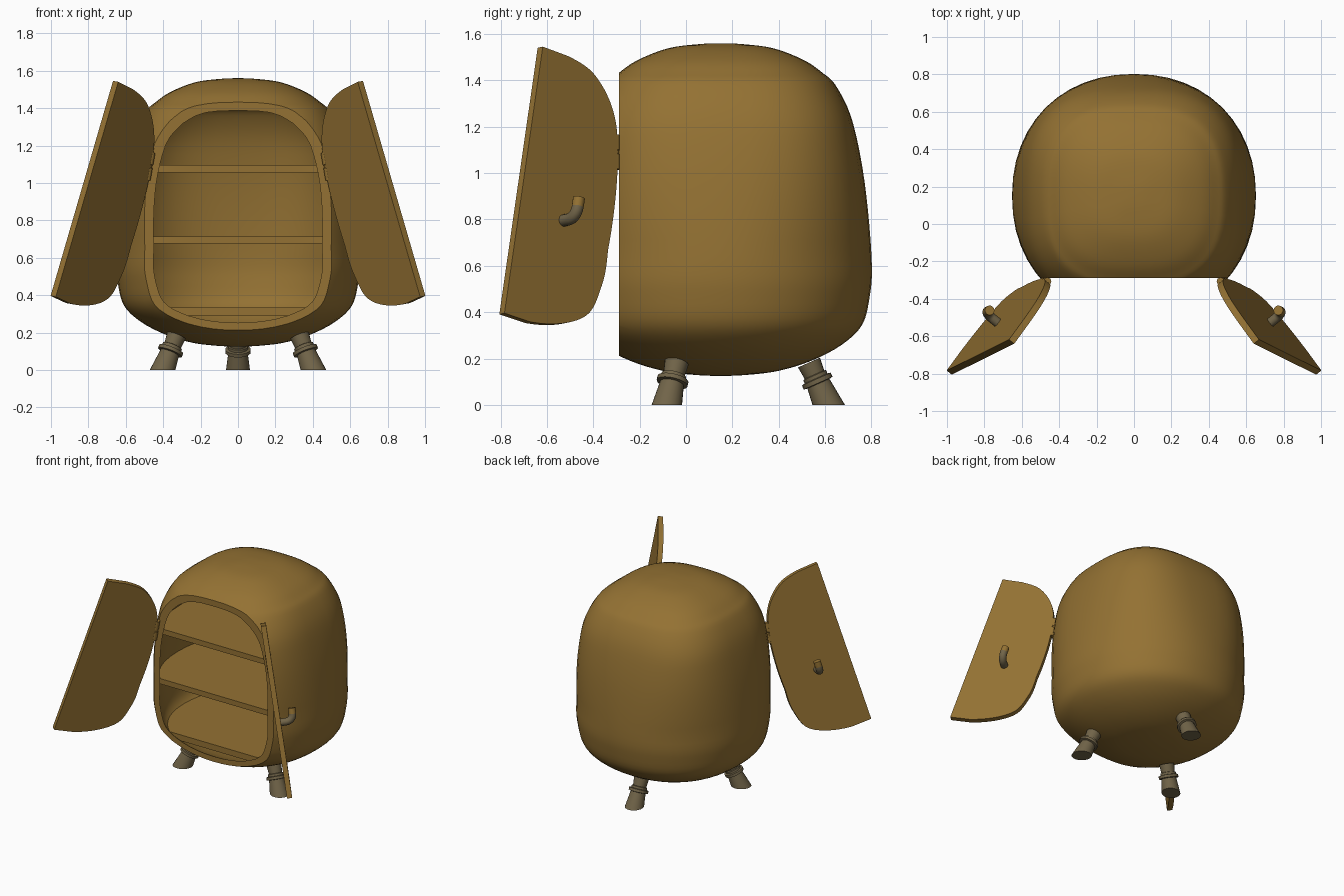
import bpy, bmesh, math
from mathutils import Matrix, Vector

if "Cube" in bpy.data.objects:
    bpy.data.objects.remove(bpy.data.objects["Cube"])


def mat(name, rgb):
    m = bpy.data.materials.new(name)
    m.diffuse_color = (*rgb, 1)
    m.use_nodes = True
    m.node_tree.nodes["Principled BSDF"].inputs["Base Color"].default_value = m.diffuse_color
    return m


WOOD = mat("warm wood", (0.295, 0.167, 0.033))
METAL = mat("grey brown metal", (0.165, 0.128, 0.066))
CY, FRONT, SEG = 0.15, -0.29, 48

# Outer radius of the body against height
KEYS = [(0, .125), (.12, .13), (.25, .147), (.39, .19), (.52, .258), (.61, .345), (.643, .47),
        (.652, .60), (.635, .84), (.605, 1.06), (.56, 1.25), (.495, 1.38), (.44, 1.432), (.36, 1.487),
        (.23, 1.538), (.1, 1.556), (0, 1.56)]


def power(z):
    """The plan is round below and squarer towards the top."""
    return 2.15 + .55 * min(max((z - .65) / .55, 0), 1)


def smooth_profile(keys, n=4):
    """Catmull-Rom curve through the key points."""
    p = [Vector(k) for k in keys]
    p = [Vector((-p[1].x, p[1].y))] + p + [Vector((-p[-2].x, p[-2].y))]
    out = []
    for i in range(1, len(p) - 2):
        a, b, c, d = p[i - 1:i + 3]
        for k in range(n):
            t = k / n
            out.append(0.5 * (2 * b + (c - a) * t + (2 * a - 5 * b + 4 * c - d) * t * t
                              + (3 * b - a - 3 * c + d) * t ** 3))
    return out + [p[-2]]


def inset(prof, w):
    """Profile moved inward by w."""
    out = []
    for i, q in enumerate(prof):
        t = (prof[min(i + 1, len(prof) - 1)] - prof[max(i - 1, 0)]).normalized()
        out.append(Vector((max(q.x - t.y * w, 0), q.y + t.x * w)))
    out[0].x = out[-1].x = 0
    return out


def radius(prof, z):
    for a, b in zip(prof, prof[1:]):
        if a.y <= z <= b.y:
            return a.x + (b.x - a.x) * (z - a.y) / max(b.y - a.y, 1e-6)
    return 0


def ring(r, z, pw=2.0, n=SEG, cy=0.0):
    """Rounded-square (superellipse) ring."""
    def f(v):
        return math.copysign(abs(v) ** (2 / pw), v)
    return [Vector((r * f(math.cos(2 * math.pi * i / n)),
                    cy + r * f(math.sin(2 * math.pi * i / n)), z)) for i in range(n)]


def loft(bm, rings, cap=True):
    vs = [[bm.verts.new(p) for p in r] for r in rings]
    n = len(vs[0])
    for a, b in zip(vs, vs[1:]):
        for i in range(n):
            bm.faces.new((a[i], a[(i + 1) % n], b[(i + 1) % n], b[i]))
    if cap:
        bm.faces.new(vs[0][::-1])
        bm.faces.new(vs[-1])


def cut(bm, co, no, fill):
    res = bmesh.ops.bisect_plane(bm, geom=bm.verts[:] + bm.edges[:] + bm.faces[:], dist=1e-5,
                                 plane_co=co, plane_no=no, clear_outer=True)
    if fill:
        edges = [e for e in res['geom_cut'] if isinstance(e, bmesh.types.BMEdge)]
        bmesh.ops.contextual_create(bm, geom=edges)


def finish(bm, name, *mats, angle=35):
    bmesh.ops.recalc_face_normals(bm, faces=bm.faces[:])
    me = bpy.data.meshes.new(name)
    bm.to_mesh(me)
    bm.free()
    for m in mats:
        me.materials.append(m)
    me.shade_smooth()
    me.set_sharp_from_angle(angle=math.radians(angle))
    ob = bpy.data.objects.new(name, me)
    bpy.context.collection.objects.link(ob)
    return ob


outer = smooth_profile(KEYS)
inner = inset(outer, 0.036)

# Hollow body: outer and inner shells cut open at the front
bm = bmesh.new()
loops = []
for prof in (outer, inner):
    old = set(bm.verts)
    part = bmesh.new()
    loft(part, [ring(max(q.x, 1e-6), q.y, power(q.y), cy=CY) for q in prof], cap=False)
    bmesh.ops.remove_doubles(part, verts=part.verts[:], dist=1e-4)
    cut(part, (0, FRONT, 0), (0, -1, 0), False)
    tmp = bpy.data.meshes.new("shell")
    part.to_mesh(tmp)
    part.free()
    bm.from_mesh(tmp)
    bpy.data.meshes.remove(tmp)
    rim = [v for v in bm.verts if v not in old and abs(v.co.y - FRONT) < 1e-4]
    loops.append(sorted(((math.atan2(v.co.z - .8, v.co.x), v) for v in rim), key=lambda p: p[0]))

# Flat front rim, zipped between the two cut loops by angle
A, B = loops
i = j = 0
while i < len(A) or j < len(B):
    a, b = A[i % len(A)][1], B[j % len(B)][1]
    if j >= len(B) or (i < len(A) and A[i][0] <= B[j][0]):
        i += 1
        c = A[i % len(A)][1]
    else:
        j += 1
        c = B[j % len(B)][1]
    if len({a, b, c}) == 3 and not bm.faces.get((a, b, c)):
        bm.faces.new((a, b, c))
finish(bm, "cabinet_body", WOOD)

# Shelves follow the inner wall
for name, z0, z1 in (("bottom_shelf", .29, .335), ("middle_shelf", .675, .715),
                     ("top_shelf", 1.055, 1.095)):
    bm = bmesh.new()
    loft(bm, [ring(radius(outer, z) - .03, z, power(z), cy=CY) for z in (z0, z1)])
    cut(bm, (0, FRONT + .012, 0), (0, -1, 0), True)
    finish(bm, name, WOOD)

# Three splayed legs with collars, trimmed flat on the floor
LEG = [(.07, -.05), (.052, .10), (.068, .103), (.068, .122), (.054, .125),
       (.054, .14), (.046, .143), (.052, .20)]
for name, deg in (("back_leg", 90), ("front_left_leg", 210), ("front_right_leg", 330)):
    bm = bmesh.new()
    loft(bm, [ring(r, z, n=24) for r, z in LEG])
    bm.transform(Matrix.Translation((0, CY, 0)) @ Matrix.Rotation(math.radians(deg), 4, 'Z')
                 @ Matrix.Translation((.462, 0, 0)) @ Matrix.Rotation(math.radians(-24), 4, 'Y'))
    cut(bm, (0, 0, 0), (0, 0, -1), True)
    finish(bm, name, METAL)

# Doors swing about a tilted hinge axis; built on the left, mirrored to the right
AXIS = Vector((math.sin(math.radians(10)), 0, math.cos(math.radians(10))))
PIVOT = Vector((-.477, -.305, 1.09))
SWING = (Matrix.Translation(PIVOT) @ Matrix.Rotation(math.radians(-128), 4, AXIS)
         @ Matrix.Translation(-PIVOT))
MIRROR = Matrix.Scale(-1, 4, (1, 0, 0))


def door_outline():
    """Left half of the body section at the front plane."""
    pts, d = [], CY - FRONT
    for q in smooth_profile(KEYS, 8):
        if q.x > d + .002:
            pw = power(q.y)
            pts.append((-(q.x ** pw - d ** pw) ** (1 / pw), q.y))
    return [(0, pts[0][1] - .002)] + pts + [(0, pts[-1][1] + .002)]


for side, place in (("left", Matrix.Identity(4)), ("right", MIRROR)):
    # Door panel
    bm = bmesh.new()
    loft(bm, [[Vector((x, y, z)) for x, z in door_outline()] for y in (-.323, -.287)])
    bm.transform(place @ SWING)
    finish(bm, side + "_door", WOOD)

    # Bent handle: straight out, quarter turn, then up with a wooden tip
    path = [(-.31, .71, 0), (-.36, .71, 0)]
    path += [(-.36 - .05 * math.sin(a), .76 - .05 * math.cos(a), a)
             for a in (math.radians(15 * k) for k in range(1, 7))]
    path += [(-.41, .80, math.pi / 2)]
    bm = bmesh.new()
    rings = []
    for y, z, a in path:
        nrm = Vector((0, math.sin(a), math.cos(a)))
        rings.append([Vector((-.243, y, z)) + .026 * (math.cos(t) * Vector((1, 0, 0)) + math.sin(t) * nrm)
                      for t in (2 * math.pi * k / 16 for k in range(16))])
    loft(bm, rings)
    for f in bm.faces:
        f.material_index = int(f.calc_center_median().z > .762)
    bm.transform(place @ SWING)
    finish(bm, side + "_handle", METAL, WOOD)

    # Hinge barrel with a narrow waist
    bm = bmesh.new()
    loft(bm, [ring(r, z, n=16) for r, z in
              ((.02, -.075), (.02, -.01), (.016, -.006), (.016, .006), (.02, .01), (.02, .075))])
    bm.transform(place @ Matrix.Translation((-.475, -.306, 1.09))
                 @ Matrix.Rotation(math.radians(10), 4, 'Y'))
    finish(bm, side + "_hinge", WOOD)
